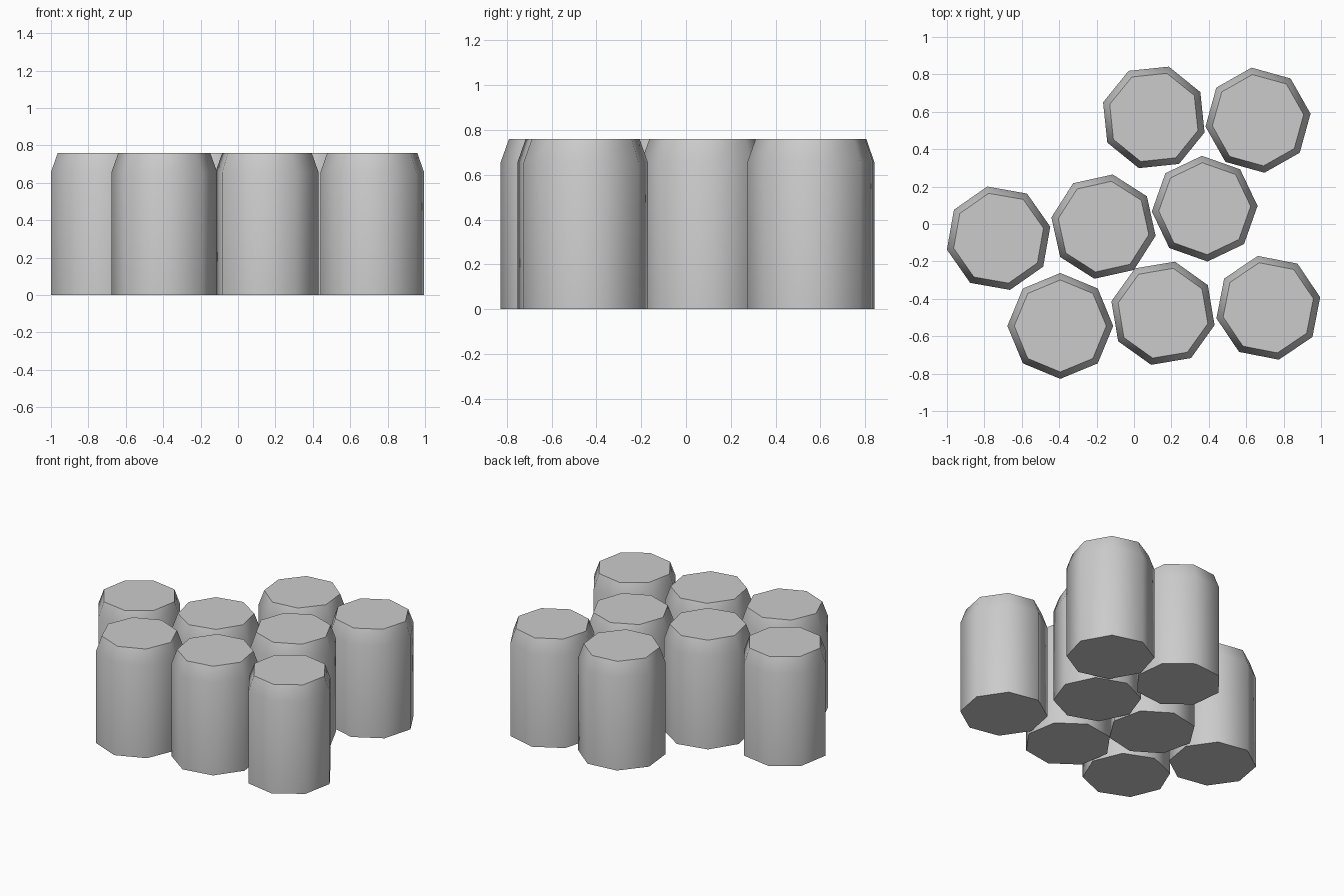
import bpy, bmesh
from math import radians, cos, sin, tau

if "Cube" in bpy.data.objects:
    bpy.data.objects.remove(bpy.data.objects["Cube"])

SIDES = 8
# (radius, height) rings: base, shoulder, narrowed lid rim
PROFILE = [(0.283, 0.0), (0.283, 0.656), (0.246, 0.759)]
# x, y, twist in degrees for each can
CANS = [
    (0.106, 0.570, 28.5), (0.663, 0.555, 7.0),
    (-0.724, -0.076, 12.5), (-0.163, -0.014, 35.0), (0.378, 0.082, 3.0),
    (-0.394, -0.545, 0.0), (0.155, -0.477, 32.0), (0.718, -0.448, 11.5),
]

# One closed eight-sided can with a sloped shoulder
bm = bmesh.new()
rings = [[bm.verts.new((r * cos(tau * i / SIDES), r * sin(tau * i / SIDES), z))
          for i in range(SIDES)] for r, z in PROFILE]
for low, high in zip(rings, rings[1:]):
    for i in range(SIDES):
        j = (i + 1) % SIDES
        bm.faces.new((low[i], low[j], high[j], high[i]))
bm.faces.new(rings[0][::-1])
bm.faces.new(rings[-1])
mesh = bpy.data.meshes.new("can")
bm.to_mesh(mesh)
bm.free()

# Loose cluster of cans, each turned a little differently
for n, (x, y, twist) in enumerate(CANS, 1):
    can = bpy.data.objects.new(f"can_{n}", mesh)
    can.location = (x, y, 0)
    can.rotation_euler.z = radians(twist)
    bpy.context.collection.objects.link(can)

# Smooth walls and shoulder, sharp lid and base edges
bpy.context.view_layer.objects.active = can
can.select_set(True)
bpy.ops.object.shade_smooth_by_angle(angle=radians(55))
